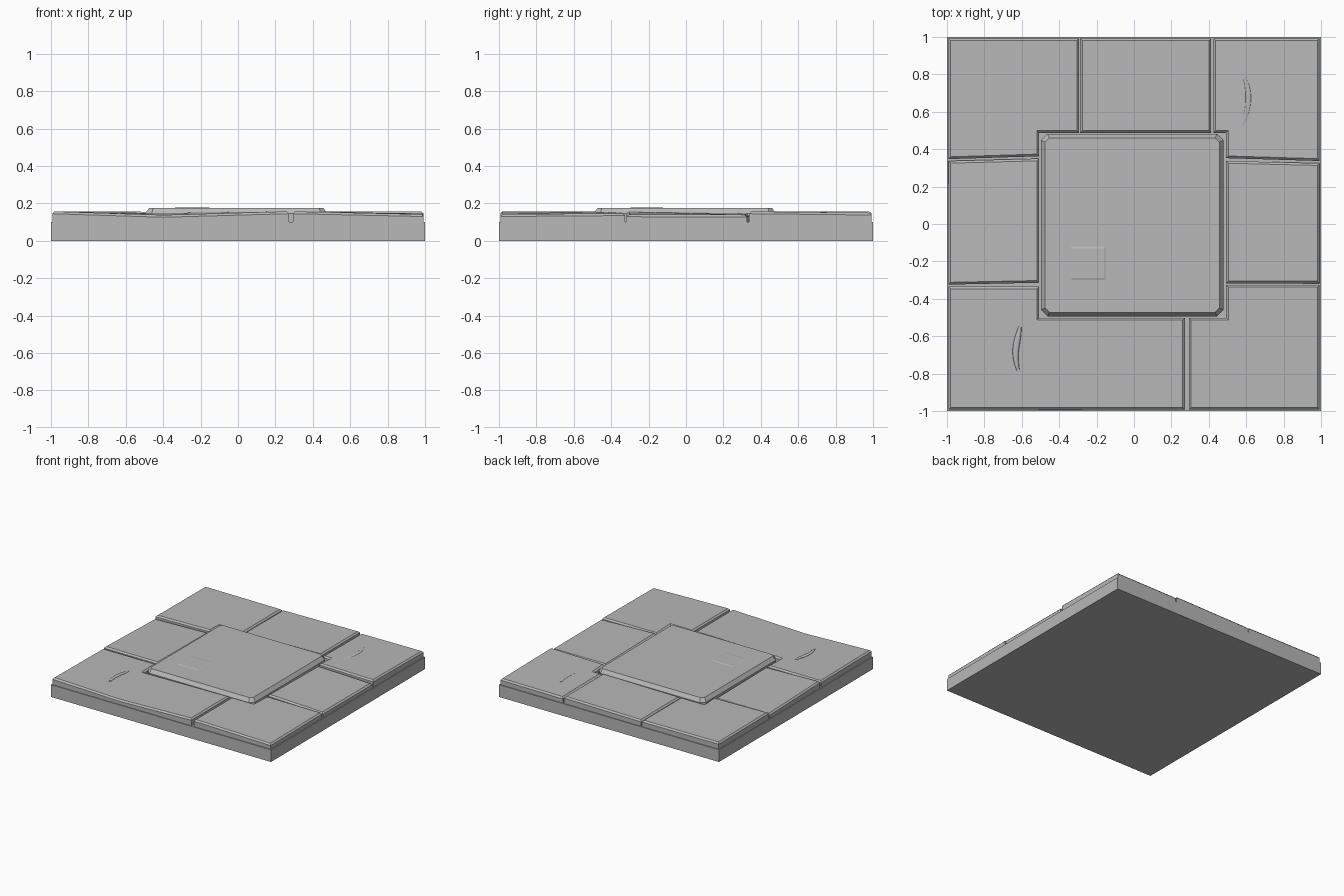
import bpy
import bmesh

cube = bpy.data.objects.get("Cube")
if cube:
    bpy.data.objects.remove(cube)

stone = bpy.data.materials.new("grey stone")
stone.use_nodes = True
stone.diffuse_color = (0.48, 0.48, 0.48, 1)
stone.node_tree.nodes["Principled BSDF"].inputs["Base Color"].default_value = stone.diffuse_color


def block(name, outline, bottom, inset=0.012, drop=0.012):
    """Solid with a chamfered top; outline gives x, y and top height."""
    bm = bmesh.new()
    top = bm.faces.new([bm.verts.new((x, y, z - drop)) for x, y, z in outline])
    low = [bm.verts.new((x, y, bottom)) for x, y, _ in outline]
    high = list(top.verts)
    for i in range(len(low)):
        j = (i + 1) % len(low)
        bm.faces.new((low[i], low[j], high[j], high[i]))
    bm.faces.new(low[::-1])
    bm.normal_update()
    if inset:
        bmesh.ops.inset_region(bm, faces=[top], thickness=inset, use_even_offset=True)
        for v in top.verts:
            v.co.z += drop
    mesh = bpy.data.meshes.new(name)
    bm.to_mesh(mesh)
    bm.free()
    obj = bpy.data.objects.new(name, mesh)
    bpy.context.collection.objects.link(obj)
    mesh.materials.append(stone)
    return obj


def rect(x0, x1, y0, y1, z):
    return [(x0, y0, z), (x1, y0, z), (x1, y1, z), (x0, y1, z)]


# Base slab
block("base", rect(-1, 1, -1, 1, 0.10), 0, inset=0, drop=0)

# Paving stones around the centre, slightly tilted against one another
E = 0.993
L, R, F, B = -0.507, 0.492, -0.502, 0.487
HI, MID, LO = 0.157, 0.150, 0.138
stones = {
    "front_left_corner_stone": [
        (-E, -E, HI), (-0.4, -E, LO), (0.272, -E, HI), (0.272, F, HI),
        (L, F, 0.147), (L, -0.335, MID), (-E, -0.335, MID)],
    "front_right_corner_stone": [
        (0.294, -E, HI), (E, -E, 0.142), (E, -0.326, 0.147), (R, -0.326, MID),
        (R, F, HI), (0.294, F, HI)],
    "right_stone": [
        (R, -0.317, HI), (E, -0.317, 0.141), (E, 0.325, 0.139), (R, 0.337, 0.147)],
    "back_right_corner_stone": [
        (R, 0.352, HI), (E, 0.337, HI), (E, E, MID), (0.425, E, 0.146),
        (0.425, B, MID), (R, B, MID)],
    "back_stone": [
        (-0.288, B, MID), (0.413, B, HI), (0.413, E, HI), (-0.288, E, 0.148)],
    "back_left_corner_stone": [
        (-E, 0.347, HI), (L, 0.362, HI), (L, B, MID), (-0.294, B, MID),
        (-0.294, E, MID), (-E, E, 0.153)],
    "left_stone": [
        (-E, -0.324, HI), (L, -0.314, MID), (L, 0.35, 0.143), (-E, 0.337, LO)],
}
for name, outline in stones.items():
    block(name, outline, 0.09)

# Raised centre stone with clipped corners
x0, x1, y0, y1, c, h = -0.497, 0.478, -0.494, 0.482, 0.035, 0.176
block("centre_stone", [
    (x0 + c, y0, h), (x1 - c, y0, h), (x1, y0 + c, h), (x1, y1 - c, h),
    (x1 - c, y1, h), (x0 + c, y1, h), (x0, y1 - c, h), (x0, y0 + c, h)],
    0.09, inset=0.022, drop=0.03)

# Faint worn patch on the centre stone
block("worn_patch", rect(-0.34, -0.15, -0.3, -0.12, 0.179), 0.17, inset=0.01, drop=0.003)


def ridge(name, points, z):
    """Low weathered ridge that tapers at both ends."""
    curve = bpy.data.curves.new(name, "CURVE")
    curve.dimensions = "3D"
    curve.bevel_depth = 0.02
    curve.bevel_resolution = 1
    curve.resolution_u = 4
    curve.use_fill_caps = True
    line = curve.splines.new("NURBS")
    line.points.add(len(points) - 1)
    line.use_endpoint_u = True
    for i, (p, (x, y)) in enumerate(zip(line.points, points)):
        p.co = (x, y, 0, 1)
        p.radius = 0.4 if i in (0, len(points) - 1) else 1
    obj = bpy.data.objects.new(name, curve)
    obj.location.z = z
    obj.scale.z = 0.45
    bpy.context.collection.objects.link(obj)
    curve.materials.append(stone)


# Weathered ridges on two opposite corner stones
ridge("back_ridge", [(0.59, 0.78), (0.62, 0.72), (0.62, 0.62), (0.58, 0.53)], 0.148)
ridge("front_ridge", [(-0.61, -0.55), (-0.62, -0.62), (-0.65, -0.68), (-0.62, -0.78)], 0.146)
